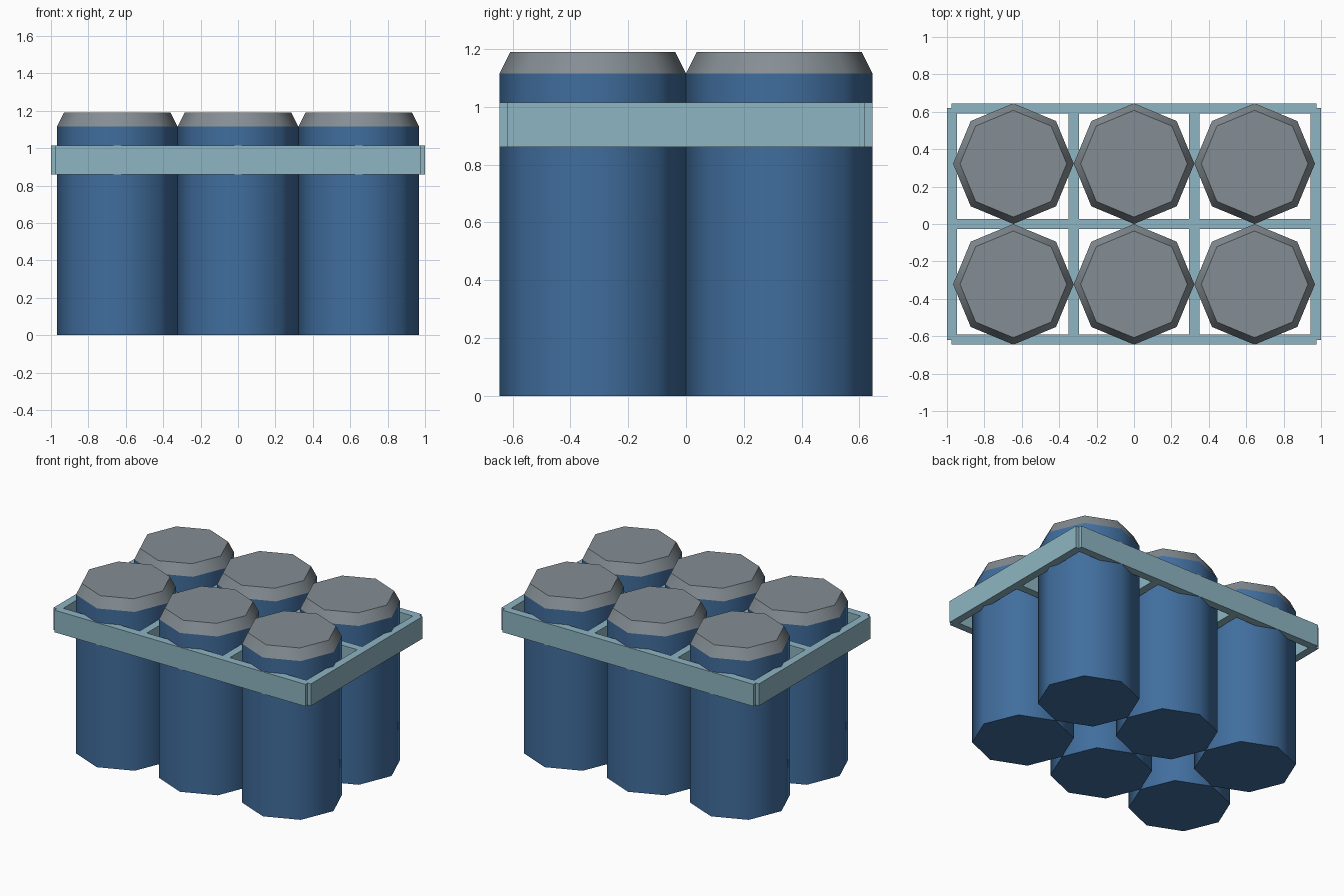
import bpy
from math import radians

cube = bpy.data.objects.get("Cube")
if cube:
    bpy.data.objects.remove(cube, do_unlink=True)


def make_material(name, rgb):
    mat = bpy.data.materials.new(name)
    mat.use_nodes = True
    mat.diffuse_color = (*rgb, 1)
    mat.node_tree.nodes["Principled BSDF"].inputs["Base Color"].default_value = (*rgb, 1)
    return mat


blue = make_material("can blue", (0.052, 0.155, 0.34))
grey = make_material("lid grey", (0.235, 0.27, 0.295))
pale = make_material("carrier pale blue", (0.27, 0.46, 0.54))

R = 0.3225                       # can radius, also half the can spacing
BODY_TOP, LID_TOP = 1.115, 1.19
BAND_LOW, BAND_HIGH = 0.86, 1.015
BAR = 0.055                      # carrier bar thickness


def drum(name, x, y, z0, z1, r0, r1, mat):
    """Eight-sided drum, smooth around its side with sharp rims."""
    bpy.ops.mesh.primitive_cone_add(vertices=8, radius1=r0, radius2=r1,
                                    depth=z1 - z0, location=(x, y, (z0 + z1) / 2))
    obj = bpy.context.object
    obj.name = name
    obj.data.materials.append(mat)
    bpy.ops.object.shade_smooth_by_angle(angle=radians(50))


def bar(name, x, y, length_x, length_y):
    """One flat-sided bar of the carrier."""
    bpy.ops.mesh.primitive_cube_add(size=1, location=(x, y, (BAND_LOW + BAND_HIGH) / 2))
    obj = bpy.context.object
    obj.name = name
    obj.scale = (length_x, length_y, BAND_HIGH - BAND_LOW)
    bpy.ops.object.transform_apply(location=False, rotation=False)
    obj.data.materials.append(pale)


# Six cans, each a body and a tapered lid
for column in (-1, 0, 1):
    for row in (-1, 1):
        x, y = column * 2 * R, row * R
        drum("can_body", x, y, 0, BODY_TOP, R, R, blue)
        drum("can_lid", x, y, BODY_TOP, LID_TOP, R, 0.285, grey)

# Carrier: outer frame, whose corners are notched, and the dividers
for side, end in ((-1, "front"), (1, "back")):
    bar(end + "_bar", 0, side * (2 * R - BAR / 2), 1.95, BAR)
for side, end in ((-1, "right"), (1, "left")):
    bar(end + "_bar", side * (1 - BAR / 2), 0, BAR, 1.24)
    bar(end + "_divider", side * R, 0, BAR, 1.19)
bar("middle_divider", 0, 0, 1.9, BAR)
